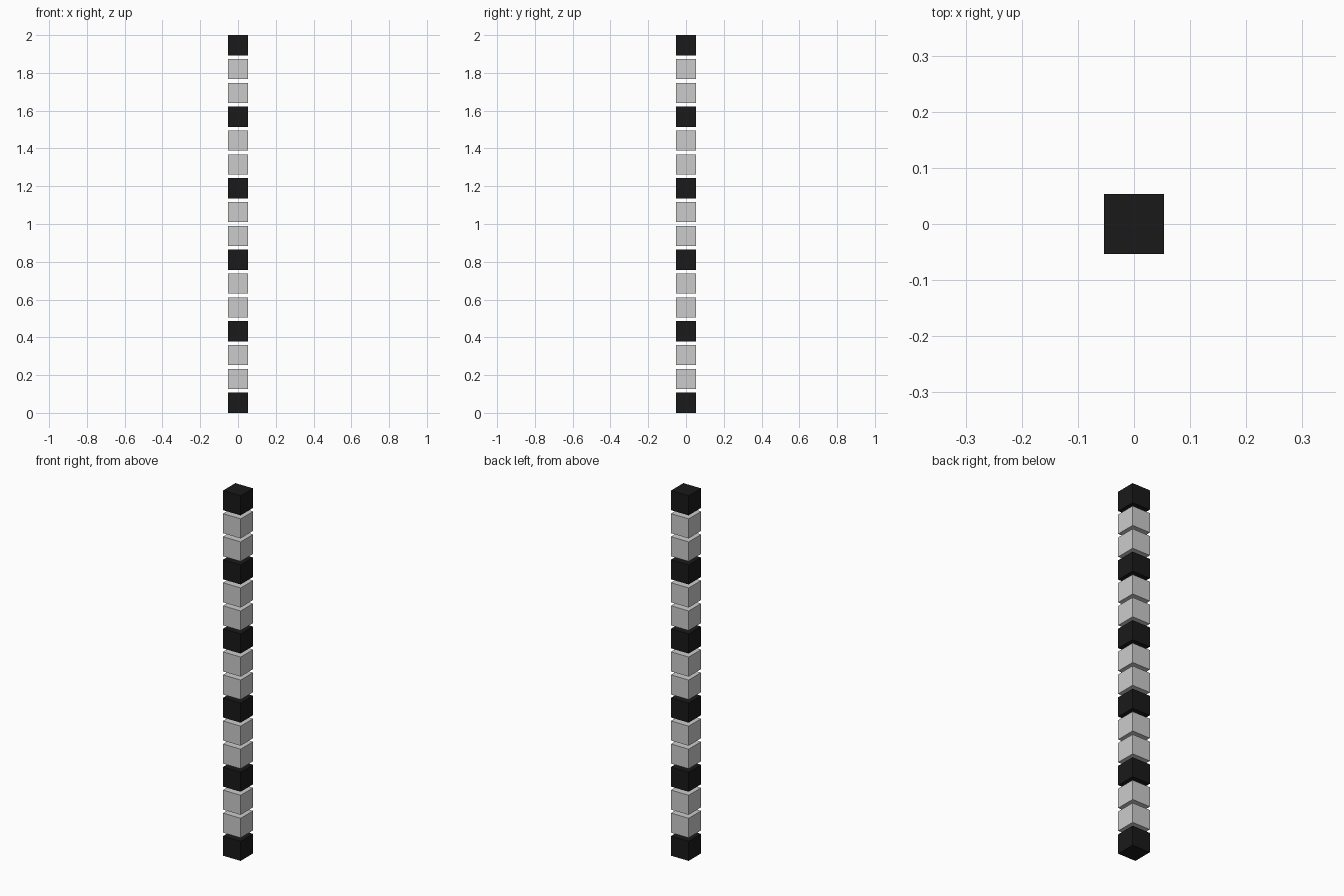
import bpy

if "Cube" in bpy.data.objects:
    bpy.data.objects.remove(bpy.data.objects["Cube"])

COUNT = 16
FILL = 0.85                              # cube edge as a share of the spacing
PITCH = 2.0 / (COUNT - 1 + FILL)
SIZE = PITCH * FILL

black = bpy.data.materials.new("black")
black.diffuse_color = (0.01, 0.01, 0.01, 1)
black.use_nodes = True
black.node_tree.nodes["Principled BSDF"].inputs["Base Color"].default_value = black.diffuse_color

# Column of separated cubes, every third one black
for i in range(COUNT):
    bpy.ops.mesh.primitive_cube_add(size=SIZE, location=(0, 0, SIZE / 2 + i * PITCH))
    cube = bpy.context.object
    if i % 3 == 0:
        cube.name = f"black_cube_{i:02d}"
        cube.data.materials.append(black)
    else:
        cube.name = f"grey_cube_{i:02d}"
